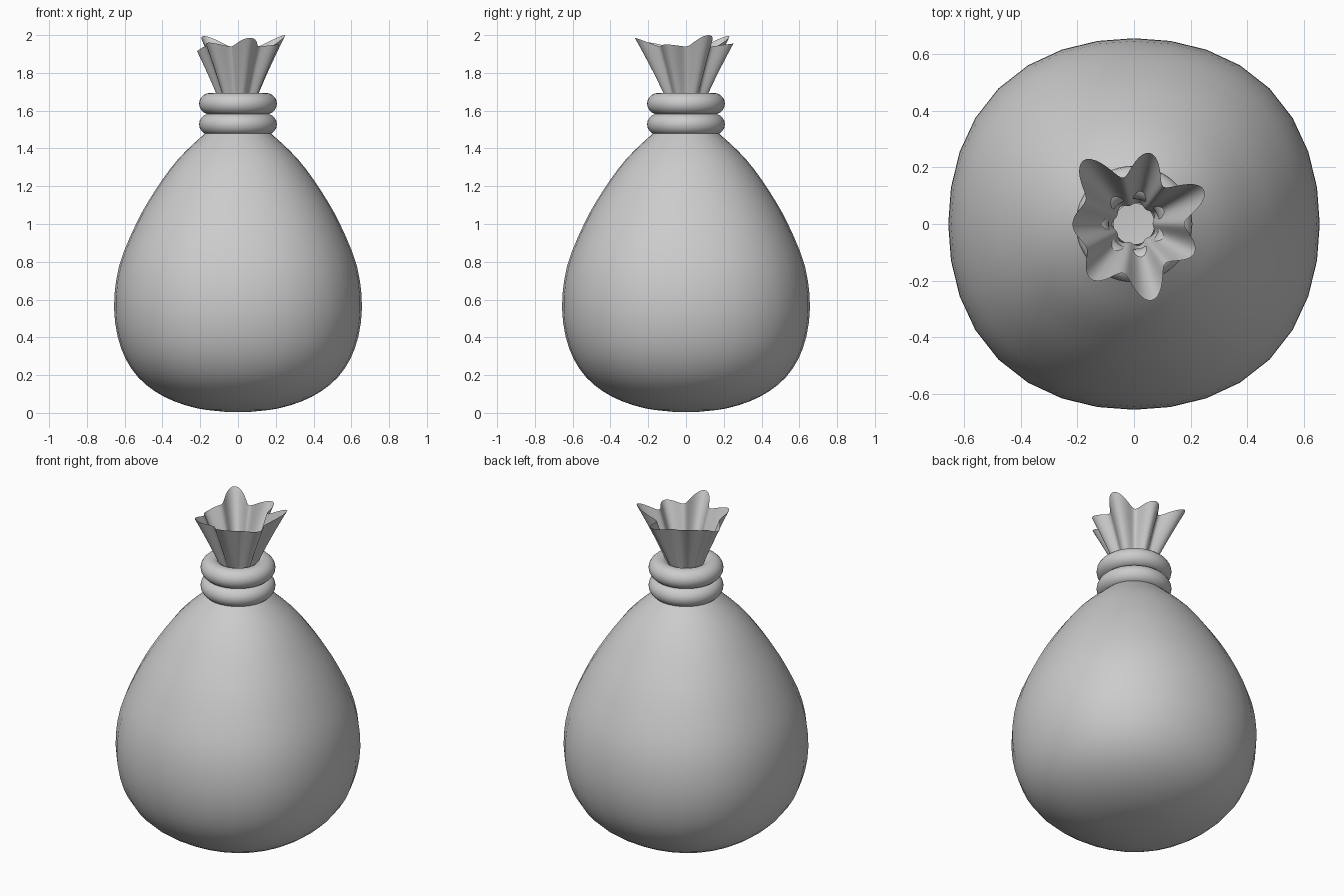
import bpy, bmesh
from math import cos, sin, pi, radians
from mathutils import Vector

if "Cube" in bpy.data.objects:
    bpy.data.objects.remove(bpy.data.objects["Cube"])


def spline(pts, steps):
    # Catmull-Rom curve through 2D points
    p = [Vector(q) for q in pts]
    p = [2 * p[0] - p[1]] + p + [2 * p[-1] - p[-2]]
    out = []
    for i in range(1, len(p) - 2):
        a, b, c, d = p[i - 1:i + 3]
        for k in range(steps):
            t = k / steps
            out.append(0.5 * (2 * b + (c - a) * t + (2 * a - 5 * b + 4 * c - d) * t * t
                              + (3 * b - a - 3 * c + d) * t ** 3))
    return out + [p[-2]]


def grid_object(name, rows, cols, point, close_rows=False, pole=False):
    # Surface closed around its columns
    bm = bmesh.new()
    v = [[bm.verts.new(point(i, j)) for j in range(cols)] for i in range(rows)]
    for i in range(rows if close_rows else rows - 1):
        n = (i + 1) % rows
        for j in range(cols):
            k = (j + 1) % cols
            bm.faces.new((v[i][j], v[i][k], v[n][k], v[n][j]))
    if pole:
        c = bm.verts.new((0, 0, 0.004))
        for j in range(cols):
            bm.faces.new((v[0][(j + 1) % cols], v[0][j], c))
    for f in bm.faces:
        f.smooth = True
    me = bpy.data.meshes.new(name)
    bm.to_mesh(me)
    bm.free()
    ob = bpy.data.objects.new(name, me)
    bpy.context.collection.objects.link(ob)
    return ob


# Sack body: slightly squarish lathe
prof = spline([(0.06, 0.005), (0.22, 0.025), (0.39, 0.085), (0.53, 0.19), (0.62, 0.345),
               (0.656, 0.55), (0.63, 0.775), (0.54, 1.0), (0.44, 1.175), (0.32, 1.34),
               (0.185, 1.47), (0.10, 1.54), (0.072, 1.59)], 3)


def body_point(i, j):
    a = 2 * pi * j / 32
    r, z = prof[i]
    r *= 1 + 0.016 * (1 - cos(4 * a)) * min(1, r / 0.6)
    return r * cos(a), r * sin(a), z


grid_object("sack_body", len(prof), 32, body_point, pole=True)

# Gathered ruffle: seven folds with their own radius and height
PEAK_R = [0.275, 0.257, 0.287, 0.217, 0.247, 0.277, 0.237]
PEAK_Z = [2.0, 1.955, 1.995, 1.915, 1.96, 1.985, 1.95]
VALLEY_R = [0.168, 0.168, 0.19, 0.188, 0.178, 0.178, 0.178]
N, ROWS = 140, 13


def ruffle_point(i, j):
    u = 7 * j / N
    k, f = int(u), u - int(u)
    w = 0.5 + 0.5 * cos(2 * pi * f)
    n = k if f < 0.5 else (k + 1) % 7
    top_r = VALLEY_R[k] + (PEAK_R[n] - VALLEY_R[k]) * w
    top_z = 1.94 + (PEAK_Z[n] - 1.94) * w
    t = i / (ROWS - 1)
    low_r = 0.066 + 0.012 * w
    r = low_r + (top_r - low_r) * t ** 1.15
    a = radians(26) + 2 * pi * j / N
    return r * cos(a), r * sin(a), 1.585 + (top_z - 1.585) * t


grid_object("ruffled_opening", ROWS, N, ruffle_point)

# Tie: two stacked rope rings
for name, z in (("tie_lower", 1.528), ("tie_upper", 1.637)):
    def ring_point(i, j, z=z):
        b, a = 2 * pi * i / 20, 2 * pi * j / 48
        r = 0.147 + 0.059 * cos(b)
        return r * cos(a), r * sin(a), z + 0.057 * sin(b)
    ring = grid_object(name, 20, 48, ring_point, close_rows=True)
